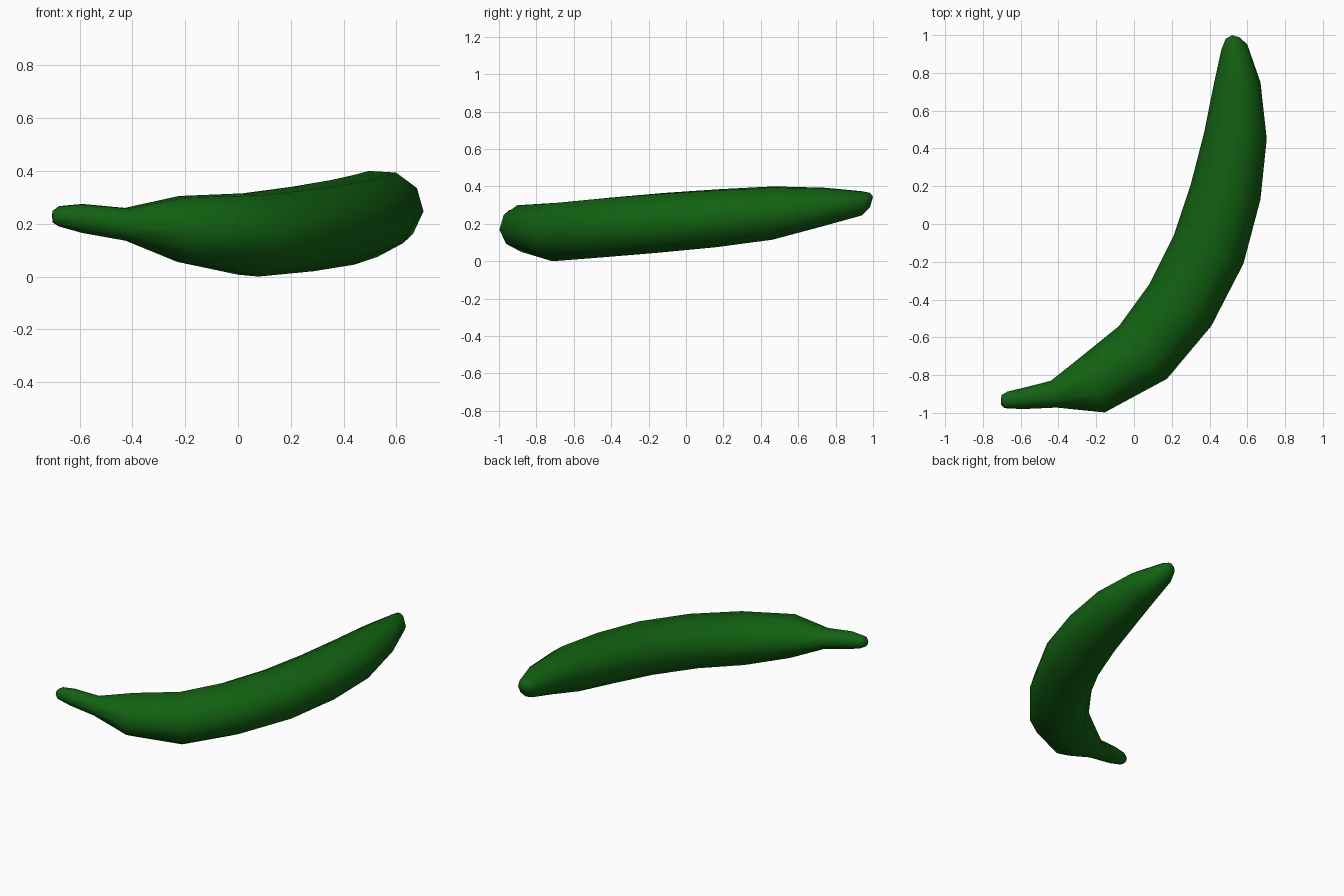
import bpy, bmesh, math
from mathutils import Vector

if "Cube" in bpy.data.objects:
    bpy.data.objects.remove(bpy.data.objects["Cube"])

# Cross-sections: inner x,y  outer x,y  z low, z high (stem to tip)
RINGS = [
    (-0.70, -0.905, -0.703, -0.957, 0.205, 0.25),
    (-0.67, -0.887, -0.685, -0.975, 0.19, 0.267),
    (-0.59, -0.868, -0.59, -0.98, 0.165, 0.275),
    (-0.44, -0.83, -0.41, -0.972, 0.135, 0.26),
    (-0.265, -0.69, -0.155, -0.998, 0.05, 0.305),
    (-0.08, -0.54, 0.175, -0.82, 0.0, 0.315),
    (0.08, -0.32, 0.41, -0.54, 0.02, 0.34),
    (0.21, -0.06, 0.58, -0.21, 0.045, 0.365),
    (0.30, 0.21, 0.67, 0.13, 0.075, 0.385),
    (0.37, 0.48, 0.703, 0.45, 0.115, 0.40),
    (0.42, 0.73, 0.67, 0.75, 0.19, 0.393),
    (0.463, 0.925, 0.60, 0.95, 0.245, 0.375),
    (0.485, 0.98, 0.56, 0.987, 0.29, 0.366),
]
SIDES, TILT = 10, math.radians(-4)


def add_ring(bm, xi, yi, xo, yo, lo, hi):
    inner, outer = Vector((xi, yi, 0)), Vector((xo, yo, 0))
    centre = (inner + outer) / 2 + Vector((0, 0, (lo + hi) / 2))
    side = (outer - inner) / 2
    up = Vector((0, 0, (hi - lo) / 2 / 0.97))
    verts = []
    for k in range(SIDES):
        a = math.tau * k / SIDES + TILT
        verts.append(bm.verts.new(centre + side * math.cos(a) + up * math.sin(a)))
    return verts


def cap(bm, ring, point):
    tip = bm.verts.new(point)
    for k in range(SIDES):
        bm.faces.new((ring[k], ring[(k + 1) % SIDES], tip))


# Banana body with stem, lofted through the cross-sections
bm = bmesh.new()
loops = [add_ring(bm, *r) for r in RINGS]
for a, b in zip(loops, loops[1:]):
    for k in range(SIDES):
        n = (k + 1) % SIDES
        bm.faces.new((a[k], a[n], b[n], b[k]))
cap(bm, loops[0], (-0.705, -0.93, 0.23))
cap(bm, loops[-1], (0.52, 1.0, 0.345))
bmesh.ops.recalc_face_normals(bm, faces=bm.faces)
for f in bm.faces:
    f.smooth = True

mesh = bpy.data.meshes.new("banana")
bm.to_mesh(mesh)
bm.free()
banana = bpy.data.objects.new("banana", mesh)
bpy.context.collection.objects.link(banana)

# Dark green skin
skin = bpy.data.materials.new("green_skin")
skin.diffuse_color = (0.006, 0.12, 0.006, 1)
skin.use_nodes = True
skin.node_tree.nodes["Principled BSDF"].inputs["Base Color"].default_value = skin.diffuse_color
mesh.materials.append(skin)
